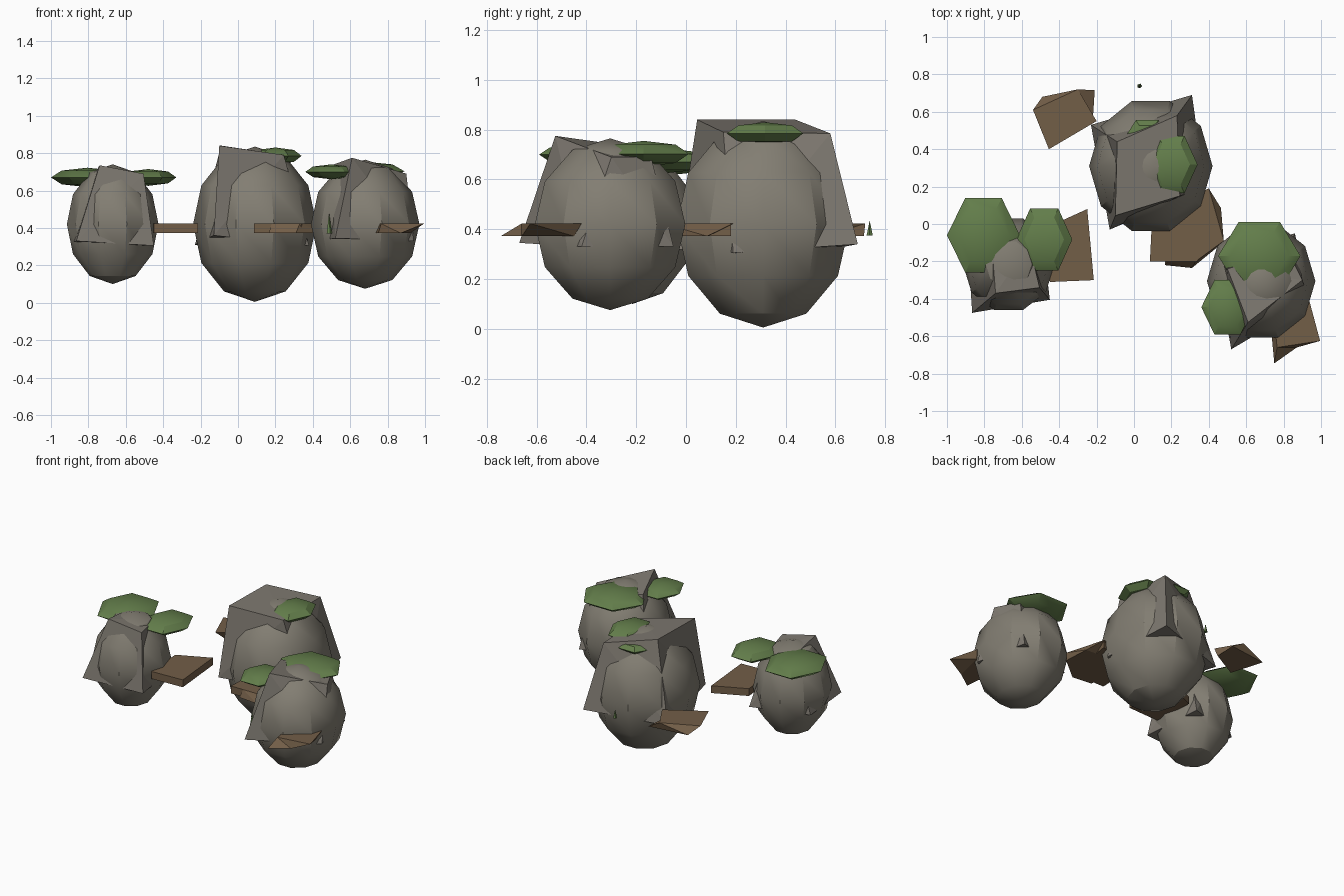
import bpy, bmesh, math

if "Cube" in bpy.data.objects:
    bpy.data.objects.remove(bpy.data.objects["Cube"])


def material(name, rgb):
    m = bpy.data.materials.new(name)
    m.diffuse_color = (*rgb, 1)
    m.use_nodes = True
    m.node_tree.nodes["Principled BSDF"].inputs["Base Color"].default_value = m.diffuse_color
    return m


ROCK = material("warm_grey_rock", (0.225, 0.208, 0.170))
SLAB = material("grey_slab", (0.205, 0.187, 0.160))
MOSS = material("moss_green", (0.125, 0.208, 0.070))
EARTH = material("brown_earth", (0.170, 0.112, 0.064))


def finish(bm, name, mat, smooth=None):
    bmesh.ops.recalc_face_normals(bm, faces=bm.faces)
    me = bpy.data.meshes.new(name)
    bm.to_mesh(me)
    bm.free()
    me.materials.append(mat)
    ob = bpy.data.objects.new(name, me)
    bpy.context.collection.objects.link(ob)
    if smooth:
        bpy.ops.object.select_all(action='DESELECT')
        ob.select_set(True)
        bpy.context.view_layer.objects.active = ob
        bpy.ops.object.shade_smooth_by_angle(angle=math.radians(smooth))
    return ob


def ball(name, centre, radii, sides, rings, mat, smooth=None):
    """Faceted ellipsoid with a corner on +x."""
    bm = bmesh.new()
    cx, cy, cz = centre
    rx, ry, rz = radii
    rows = []
    for j in range(1, rings):
        t = math.pi * j / rings
        rows.append([bm.verts.new((
            cx + rx * math.sin(t) * math.cos(2 * math.pi * i / sides),
            cy + ry * math.sin(t) * math.sin(2 * math.pi * i / sides),
            cz + rz * math.cos(t))) for i in range(sides)])
    top = bm.verts.new((cx, cy, cz + rz))
    low = bm.verts.new((cx, cy, cz - rz))
    for i in range(sides):
        k = (i + 1) % sides
        bm.faces.new((top, rows[0][i], rows[0][k]))
        bm.faces.new((low, rows[-1][k], rows[-1][i]))
        for a, b in zip(rows, rows[1:]):
            bm.faces.new((a[i], b[i], b[k], a[k]))
    return finish(bm, name, mat, smooth)


def loft(name, lower, upper, mat):
    """Solid between two matching outlines."""
    bm = bmesh.new()
    lo = [bm.verts.new(p) for p in lower]
    up = [bm.verts.new(p) for p in upper]
    n = len(lo)
    for i in range(n):
        k = (i + 1) % n
        bm.faces.new((lo[i], lo[k], up[k], up[i]))
    bm.faces.new(lo[::-1])
    bm.faces.new(up)
    bmesh.ops.triangulate(bm, faces=bm.faces)
    return finish(bm, name, mat)


# Egg shaped boulders
for name, c, r in (
        ("left_boulder", (-0.67, -0.215, 0.42), (0.245, 0.258, 0.32)),
        ("middle_boulder", (0.09, 0.31, 0.42), (0.33, 0.365, 0.415)),
        ("right_boulder", (0.68, -0.305, 0.42), (0.29, 0.318, 0.345))):
    ball(name, c, r, 10, 6, ROCK, 33)

# Tapered slabs pushed through the boulders
loft("left_slab",
     [(-0.89, -0.10, 0.32), (-0.50, 0.02, 0.32), (-0.45, -0.405, 0.305), (-0.865, -0.475, 0.33)],
     [(-0.76, -0.12, 0.70), (-0.56, -0.11, 0.68), (-0.505, -0.34, 0.69), (-0.74, -0.37, 0.735)], SLAB)
loft("middle_slab",
     [(-0.23, 0.53, 0.31), (0.31, 0.69, 0.34), (0.38, 0.19, 0.305), (-0.13, -0.03, 0.36)],
     [(-0.09, 0.44, 0.84), (0.23, 0.58, 0.785), (0.245, 0.15, 0.79), (-0.10, 0.045, 0.84)], SLAB)
loft("right_slab",
     [(0.43, -0.17, 0.33), (0.86, -0.05, 0.33), (0.94, -0.42, 0.33), (0.52, -0.67, 0.345)],
     [(0.50, -0.24, 0.735), (0.82, -0.14, 0.69), (0.90, -0.30, 0.69), (0.61, -0.525, 0.775)], SLAB)

# Moss pads
for name, c, r in (
        ("left_moss_large", (-0.805, -0.06, 0.67), (0.195, 0.23, 0.052)),
        ("left_moss_small", (-0.48, -0.083, 0.67), (0.15, 0.192, 0.045)),
        ("middle_moss_large", (0.20, 0.318, 0.785), (0.14, 0.177, 0.045)),
        ("middle_moss_small", (0.07, 0.46, 0.765), (0.12, 0.11, 0.035)),
        ("right_moss_large", (0.67, -0.17, 0.703), (0.22, 0.21, 0.052)),
        ("right_moss_small", (0.50, -0.445, 0.70), (0.14, 0.168, 0.04))):
    ball(name, c, r, 6, 4, MOSS, 30)


# Small moss sprouts
def sprout(name, x, y, z, r, h):
    bm = bmesh.new()
    tip = bm.verts.new((x, y, z + h))
    base = [bm.verts.new((x + r * math.cos(a * math.tau / 5), y + r * math.sin(a * math.tau / 5), z))
            for a in range(5)]
    bm.faces.new(base)
    for i in range(5):
        bm.faces.new((base[i], base[(i + 1) % 5], tip))
    finish(bm, name, MOSS)


sprout("back_sprout", 0.03, 0.738, 0.375, 0.013, 0.06)
sprout("front_sprout", 0.487, -0.54, 0.37, 0.016, 0.11)


# Flat earth chips between the boulders
def chip(name, top, low=None):
    loft(name, [(x, y, 0.372) for x, y in (low or top)],
         [(x, y, 0.423) for x, y in top], EARTH)


chip("left_chip", [(-0.25, 0.08), (-0.215, -0.30), (-0.45, -0.31), (-0.47, -0.02)])
chip("back_chip", [(-0.54, 0.61), (-0.30, 0.72), (-0.20, 0.55), (-0.455, 0.40)],
     [(-0.49, 0.68), (-0.21, 0.715), (-0.22, 0.56), (-0.42, 0.45)])
chip("middle_chip", [(0.085, -0.20), (0.34, -0.20), (0.40, 0.18), (0.10, 0.10)])
chip("middle_chip_outer",
     [(0.18, -0.20), (0.33, -0.20), (0.48, -0.09), (0.40, 0.19), (0.2, 0.1)],
     [(0.165, -0.22), (0.31, -0.235), (0.475, -0.10), (0.465, 0.085), (0.2, 0.1)])
chip("right_chip", [(0.94, -0.42), (0.995, -0.625), (0.765, -0.66), (0.74, -0.40)],
     [(0.92, -0.45), (0.87, -0.66), (0.75, -0.745), (0.72, -0.42)])
